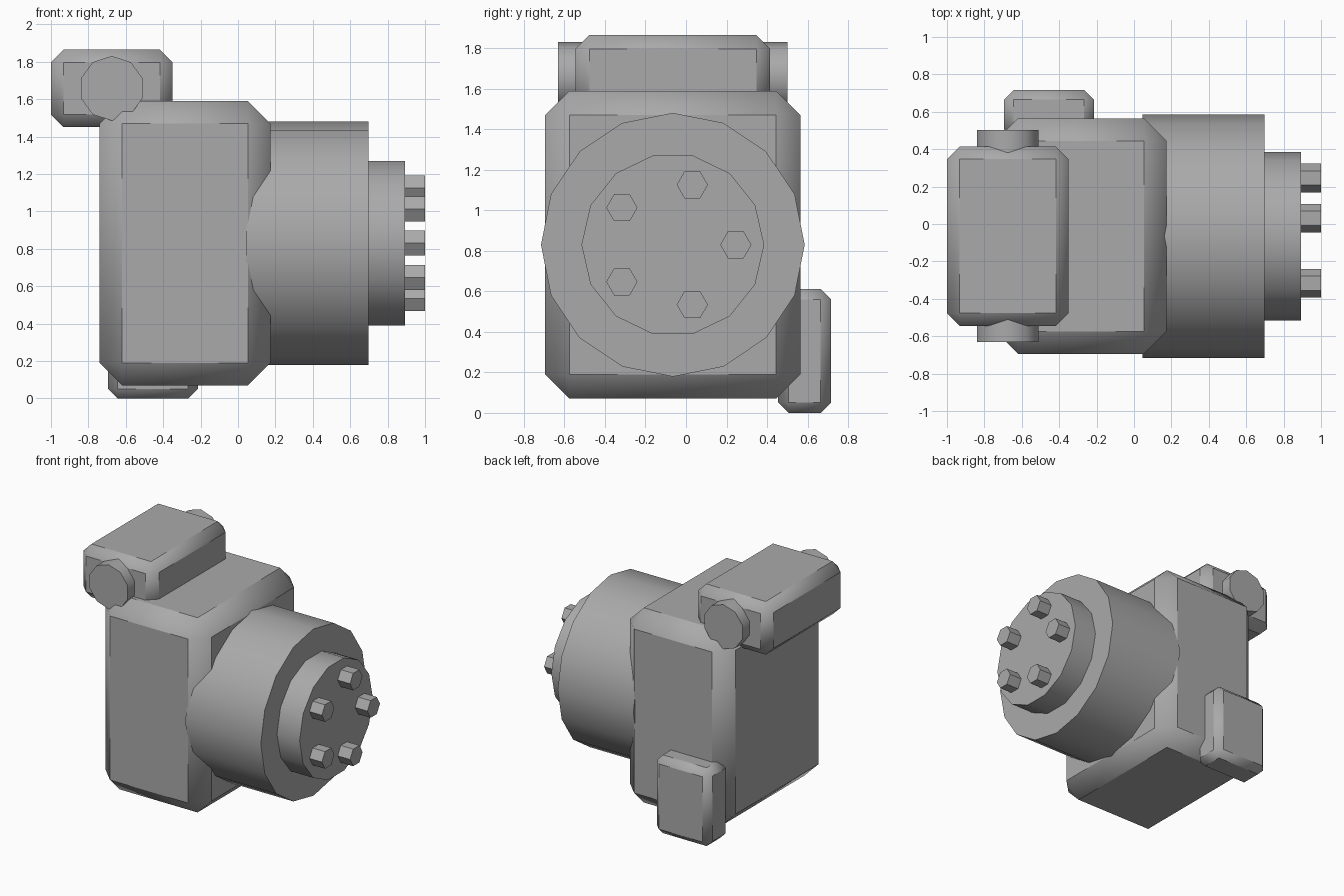
import bpy, bmesh, math
from mathutils import Matrix

if "Cube" in bpy.data.objects:
    bpy.data.objects.remove(bpy.data.objects["Cube"])

CY = -0.065  # shared centre line in y

# dark grey for the whole machine
grey = bpy.data.materials.new("dark_grey")
grey.diffuse_color = (0.4, 0.4, 0.4, 1)
grey.use_nodes = True
grey.node_tree.nodes["Principled BSDF"].inputs["Base Color"].default_value = grey.diffuse_color


def finish(bm, name):
    mesh = bpy.data.meshes.new(name)
    bm.to_mesh(mesh)
    bm.free()
    mesh.materials.append(grey)
    ob = bpy.data.objects.new(name, mesh)
    bpy.context.collection.objects.link(ob)
    bpy.ops.object.select_all(action='DESELECT')
    ob.select_set(True)
    bpy.context.view_layer.objects.active = ob
    bpy.ops.object.shade_smooth_by_angle(angle=math.radians(40))
    return ob


def chamfered_box(name, lo, hi, chamfer):
    bm = bmesh.new()
    size = [b - a for a, b in zip(lo, hi)]
    mid = [(a + b) / 2 for a, b in zip(lo, hi)]
    bmesh.ops.create_cube(bm, size=1, matrix=Matrix.Translation(mid) @ Matrix.Diagonal((*size, 1)))
    bmesh.ops.bevel(bm, geom=bm.edges[:], offset=chamfer, segments=1,
                    affect='EDGES', offset_type='OFFSET', clamp_overlap=True)
    return finish(bm, name)


def cylinder(name, axis, start, end, centre, radius, sides):
    """Prism along x (centre = y, z; first corner on +y) or y (centre = x, z; first corner on +z)."""
    bm = bmesh.new()
    rings = []
    for t in (start, end):
        ring = []
        for i in range(sides):
            a = 2 * math.pi * i / sides
            c, s = radius * math.cos(a), radius * math.sin(a)
            if axis == 'x':
                co = (t, centre[0] + c, centre[1] + s)
            else:
                co = (centre[0] + s, t, centre[1] + c)
            ring.append(bm.verts.new(co))
        rings.append(ring)
    a, b = rings
    for i in range(sides):
        j = (i + 1) % sides
        bm.faces.new((a[i], a[j], b[j], b[i]))
    bm.faces.new(a[::-1])
    bm.faces.new(b)
    bmesh.ops.recalc_face_normals(bm, faces=bm.faces[:])
    return finish(bm, name)


# housings
chamfered_box("main_housing", (-0.74, CY - 0.63, 0.07), (0.173, CY + 0.63, 1.59), 0.12)
chamfered_box("top_housing", (-1.0, CY - 0.48, 1.45), (-0.35, CY + 0.48, 1.865), 0.068)
chamfered_box("side_box", (-0.695, 0.455, 0.0), (-0.215, 0.716, 0.611), 0.051)

# cross pin through the top housing
cylinder("cross_pin", 'y', CY - 0.567, CY + 0.567, (-0.675, 1.658), 0.173, 10)

# drum, flange and bolt ring
cylinder("drum", 'x', 0.045, 0.698, (CY, 0.83), 0.651, 16)
cylinder("flange", 'x', 0.65, 0.893, (CY, 0.83), 0.451, 14)
for i in range(5):
    a = 2 * math.pi * i / 5
    cylinder(f"bolt_{i + 1}", 'x', 0.87, 1.0,
             (CY + 0.311 * math.cos(a), 0.83 + 0.311 * math.sin(a)), 0.077, 6)
